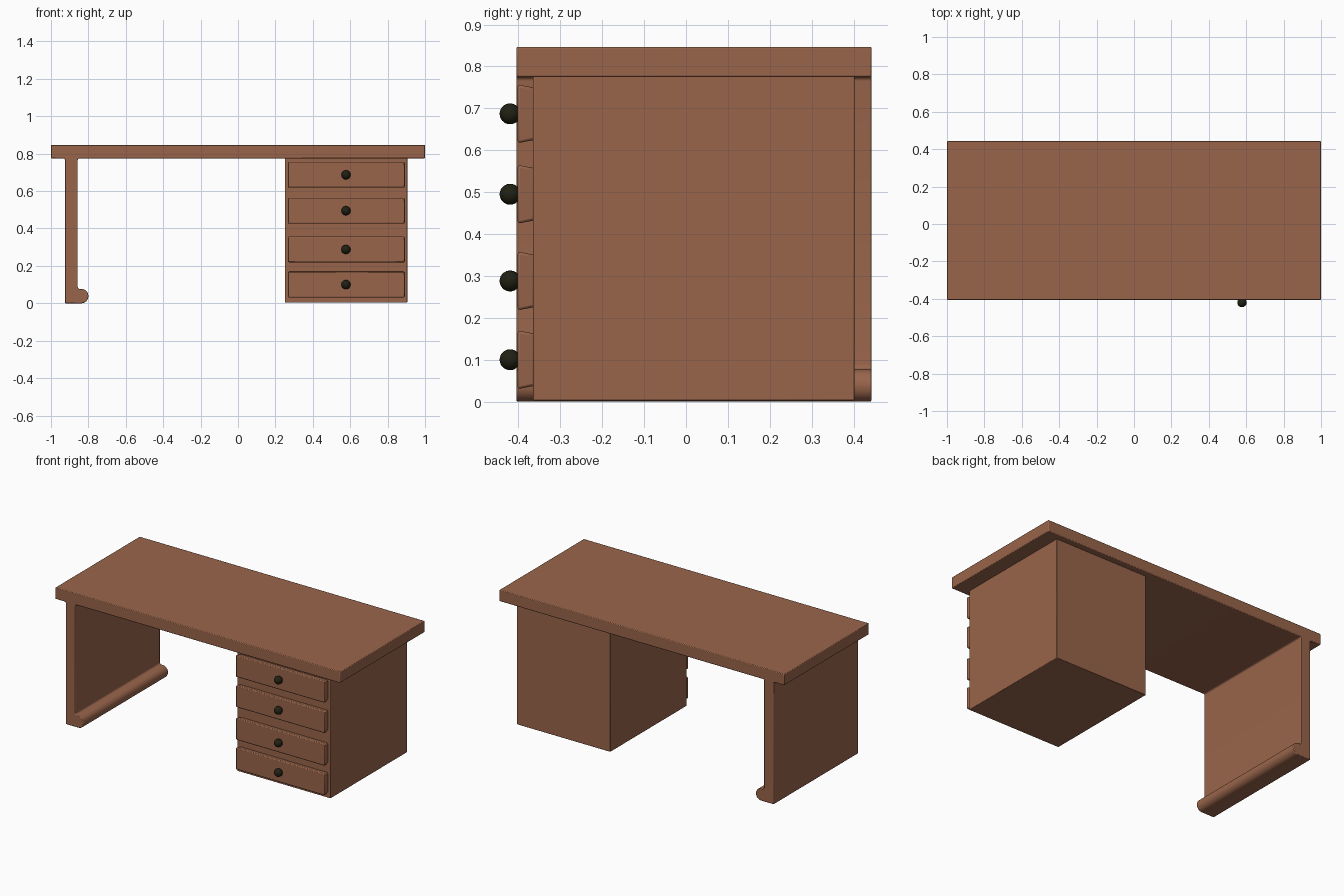
import bpy, bmesh, math
from mathutils import Vector

if "Cube" in bpy.data.objects:
    bpy.data.objects.remove(bpy.data.objects["Cube"], do_unlink=True)


def make_material(name, color):
    mat = bpy.data.materials.new(name)
    mat.use_nodes = True
    mat.diffuse_color = (*color, 1)
    mat.node_tree.nodes["Principled BSDF"].inputs["Base Color"].default_value = (*color, 1)
    return mat


wood = make_material("brown wood", (0.32, 0.13, 0.07))
dark = make_material("dark knob", (0.015, 0.015, 0.007))


def finish(name, bm, mat, bevel=0, segments=2):
    bmesh.ops.recalc_face_normals(bm, faces=bm.faces)
    mesh = bpy.data.meshes.new(name)
    bm.to_mesh(mesh)
    bm.free()
    mesh.materials.append(mat)
    obj = bpy.data.objects.new(name, mesh)
    bpy.context.collection.objects.link(obj)
    if bevel:
        mod = obj.modifiers.new("soft edges", "BEVEL")
        mod.width, mod.segments = bevel, segments
        mod.limit_method = "ANGLE"
        mod.use_clamp_overlap = False
    bpy.ops.object.select_all(action="DESELECT")
    obj.select_set(True)
    bpy.context.view_layer.objects.active = obj
    bpy.ops.object.shade_smooth_by_angle(angle=math.radians(30))
    return obj


def rounded(corners, steps=6):
    """Outline from (x, z, radius) right-angle corners, each rounded by an arc."""
    pts = []
    for i, (x, z, r) in enumerate(corners):
        p = Vector((x, z))
        if not r:
            pts.append(p)
            continue
        a = (Vector(corners[i - 1][:2]) - p).normalized() * r
        b = (Vector(corners[(i + 1) % len(corners)][:2]) - p).normalized() * r
        for k in range(steps + 1):
            t = k / steps * math.pi / 2
            pts.append(p + a * (1 - math.sin(t)) + b * (1 - math.cos(t)))
    return pts


def box(name, x, y, z, bevel, draft=0):
    """Box from ranges; draft shrinks its back end."""
    bm = bmesh.new()
    bmesh.ops.create_cube(bm, size=1)
    for v in bm.verts:
        d = draft if v.co.y > 0 else 0
        sx, sz = (1 if v.co.x > 0 else -1), (1 if v.co.z > 0 else -1)
        v.co = (x[sx > 0] - sx * d, y[v.co.y > 0], z[sz > 0] - sz * d)
    return finish(name, bm, wood, bevel)


FRONT, BACK = -0.405, 0.443

# Table top, side panel and rolled foot: one outline run front to back
outline = rounded([
    (-1, 0.847, 0), (-1, 0.775, 0),
    (-0.925, 0.775, 0.01), (-0.925, 0, 0),
    (-0.80, 0, 0.037), (-0.80, 0.077, 0.037),
    (-0.857, 0.077, 0.012), (-0.857, 0.775, 0.01),
    (1, 0.775, 0), (1, 0.847, 0)])
bm = bmesh.new()
face = bm.faces.new([bm.verts.new((p.x, FRONT, p.y)) for p in outline])
moved = bmesh.ops.extrude_face_region(bm, geom=[face])["geom"]
bmesh.ops.translate(bm, vec=(0, BACK - FRONT, 0),
                    verts=[g for g in moved if isinstance(g, bmesh.types.BMVert)])
finish("top_and_side_panel", bm, wood, 0.004)

# Drawer cabinet
box("cabinet", (0.25, 0.905), (-0.365, 0.402), (0.003, 0.778), 0.003)

# Drawer fronts with turned knobs
knob_profile = [(0.015, 0.004), (0.015, -0.006)] + [
    (0.025 * math.sin(a), -0.018 - 0.025 * math.cos(a))
    for a in [math.radians(140 - 14 * k) for k in range(11)]]
for i, z in enumerate((0.1, 0.288, 0.495, 0.687), 1):
    box(f"drawer_front_{i}", (0.265, 0.893), (-0.402, -0.36),
        (z - 0.07, z + 0.07), 0.006, 0.008)
    bm = bmesh.new()
    ring = [bm.verts.new((0.577 + r, -0.402 + y, z)) for r, y in knob_profile]
    edges = [bm.edges.new(pair) for pair in zip(ring, ring[1:])]
    bmesh.ops.spin(bm, geom=ring + edges, cent=(0.577, 0, z), axis=(0, 1, 0),
                   angle=math.tau, steps=20)
    bmesh.ops.remove_doubles(bm, verts=bm.verts, dist=0.0005)
    finish(f"drawer_knob_{i}", bm, dark)
